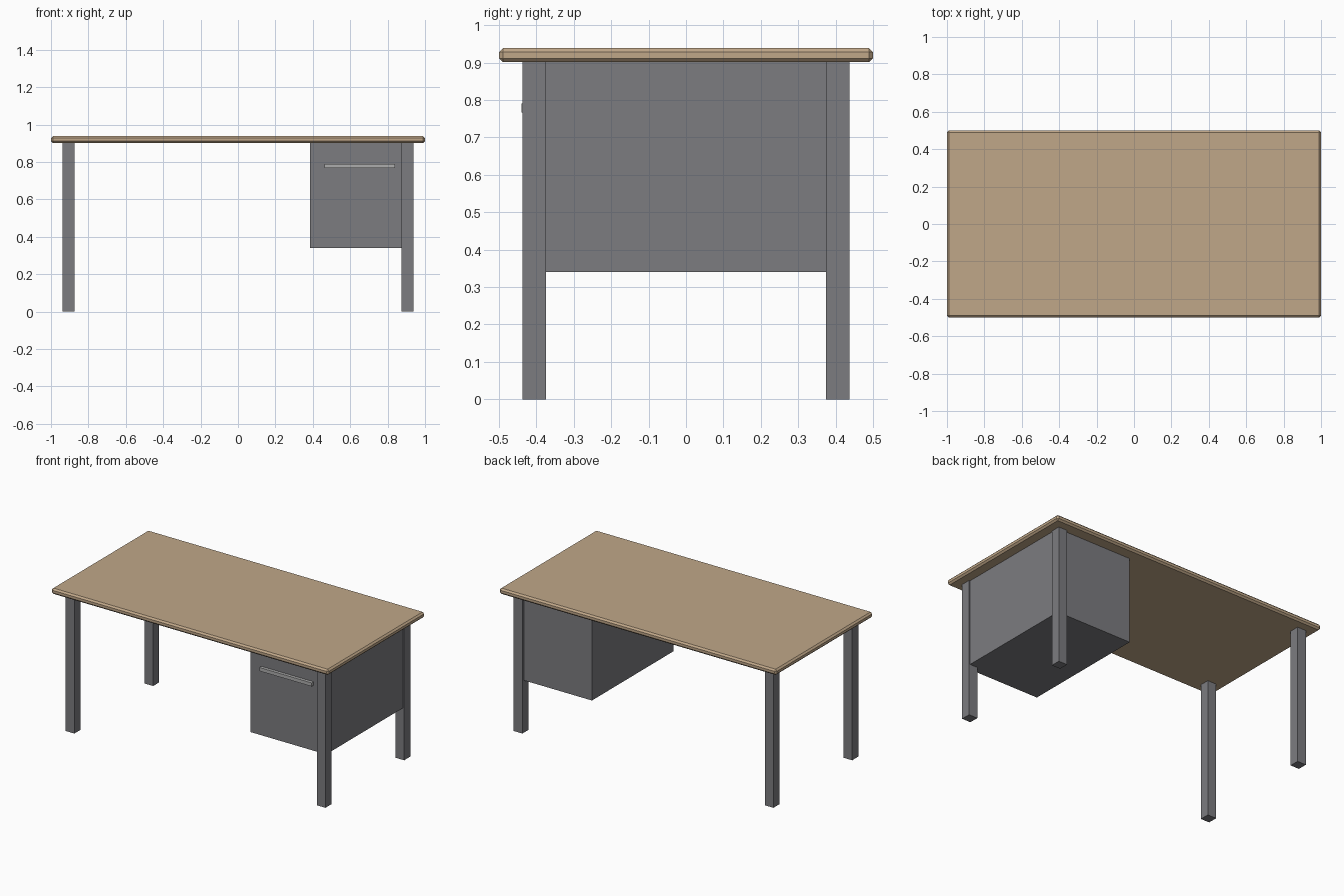
import bpy

if "Cube" in bpy.data.objects:
    bpy.data.objects.remove(bpy.data.objects["Cube"])


def material(name, color):
    m = bpy.data.materials.new(name)
    m.diffuse_color = (*color, 1)
    m.use_nodes = True
    m.node_tree.nodes["Principled BSDF"].inputs["Base Color"].default_value = m.diffuse_color
    return m


wood = material("wood", (0.53, 0.39, 0.25))
dark_metal = material("dark_metal", (0.2, 0.2, 0.215))
light_metal = material("light_metal", (0.42, 0.42, 0.42))


def box(name, lo, hi, mat):
    """Box between two opposite corners."""
    centre = [(a + b) / 2 for a, b in zip(lo, hi)]
    bpy.ops.mesh.primitive_cube_add(size=1, location=centre)
    ob = bpy.context.object
    ob.name = name
    ob.scale = [b - a for a, b in zip(lo, hi)]
    bpy.ops.object.transform_apply(location=False, rotation=False, scale=True)
    ob.data.materials.append(mat)
    return ob


# Tabletop with chamfered edges
top = box("tabletop", (-1, -0.5, 0.901), (1, 0.5, 0.9385), wood)
bevel = top.modifiers.new("chamfer", 'BEVEL')
bevel.width = 0.0105
bevel.segments = 1

# Four square legs
leg_x, leg_y, half = 0.906, 0.406, 0.03125
for sx, side in ((-1, "left"), (1, "right")):
    for sy, end in ((-1, "front"), (1, "back")):
        x, y = sx * leg_x, sy * leg_y
        box(f"{end}_{side}_leg", (x - half, y - half, 0),
            (x + half, y + half, 0.901), dark_metal)

# Drawer cabinet, set slightly in from the outer leg faces
box("drawer_cabinet", (0.385, -0.42, 0.34), (0.93, 0.42, 0.901), dark_metal)

# Drawer handle bar
box("drawer_handle", (0.463, -0.44, 0.767), (0.84, -0.415, 0.79), light_metal)
